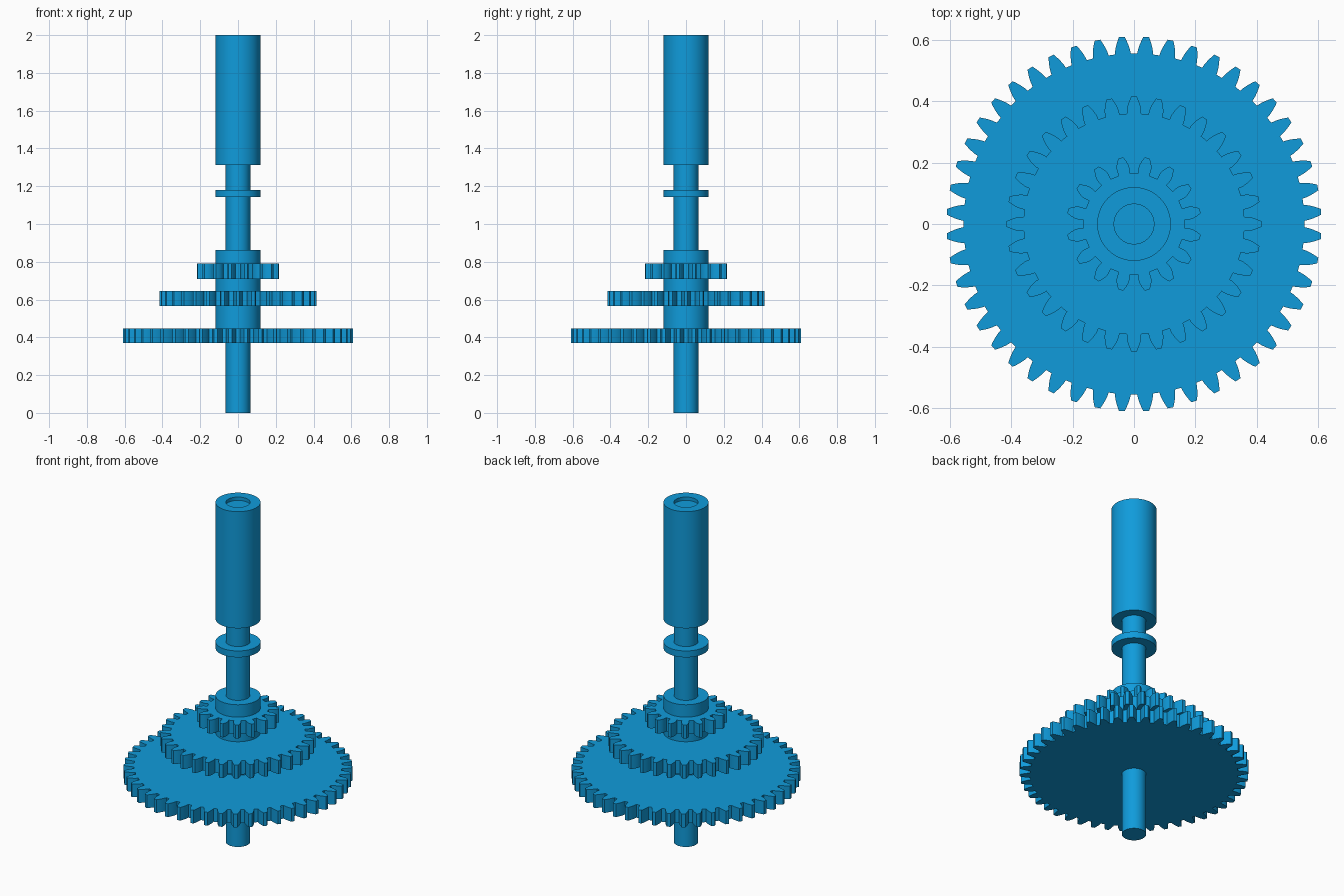
import bpy, bmesh, math

if "Cube" in bpy.data.objects:
    bpy.data.objects.remove(bpy.data.objects["Cube"])

blue = bpy.data.materials.new("bright_blue")
blue.diffuse_color = (0.005, 0.33, 0.71, 1)
blue.use_nodes = True
blue.node_tree.nodes["Principled BSDF"].inputs["Base Color"].default_value = blue.diffuse_color

MODULE = 0.0244          # shared tooth size of all gears
PRESSURE = math.radians(20)


def finish(bm, name):
    bmesh.ops.recalc_face_normals(bm, faces=bm.faces)
    me = bpy.data.meshes.new(name)
    bm.to_mesh(me)
    bm.free()
    ob = bpy.data.objects.new(name, me)
    bpy.context.collection.objects.link(ob)
    me.materials.append(blue)
    bpy.ops.object.select_all(action='DESELECT')
    ob.select_set(True)
    bpy.context.view_layer.objects.active = ob
    bpy.ops.object.shade_smooth_by_angle(angle=math.radians(25))
    return ob


def lathe(name, profile, sides=64):
    """Spin an (r, z) profile about z."""
    bm = bmesh.new()
    vs = [bm.verts.new((r, 0, z)) for r, z in profile]
    es = [bm.edges.new(p) for p in zip(vs, vs[1:])]
    bmesh.ops.spin(bm, geom=vs + es, cent=(0, 0, 0), axis=(0, 0, 1),
                   angle=2 * math.pi, steps=sides)
    bmesh.ops.remove_doubles(bm, verts=bm.verts, dist=1e-5)
    return finish(bm, name)


def gear(name, teeth, z0, z1, phase):
    """Extruded involute gear; phase is the angle of the first tooth."""
    pitch = MODULE * teeth / 2
    tip, root = pitch + MODULE, pitch - 1.25 * MODULE
    base = pitch * math.cos(PRESSURE)

    def inv(r):
        a = math.acos(min(1, base / r))
        return math.tan(a) - a

    start = max(root, base)
    radii = [start + (tip - start) * i / 5 for i in range(6)]
    if root < base:
        radii.insert(0, root)
    # half angle of the tooth at each radius
    flank = [(r, math.pi / 2 / teeth + inv(pitch) - inv(max(r, base))) for r in radii]
    outline = [(r, -a) for r, a in flank] + [(r, a) for r, a in reversed(flank)]

    bm = bmesh.new()
    ring = []
    for t in range(teeth):
        c = phase + 2 * math.pi * t / teeth
        ring += [bm.verts.new((r * math.cos(c + a), r * math.sin(c + a), z0))
                 for r, a in outline]
    face = bm.faces.new(ring)
    top = bmesh.ops.extrude_face_region(bm, geom=[face], use_keep_orig=True)
    bmesh.ops.translate(bm, vec=(0, 0, z1 - z0),
                        verts=[g for g in top["geom"] if isinstance(g, bmesh.types.BMVert)])
    return finish(bm, name)


# Stepped shaft: thin spindle, gear hub, narrow collar, thick sleeve with shallow recess
R, S = 0.12, 0.065
lathe("stepped_shaft", [
    (0, 0), (S, 0), (S, 0.41), (R, 0.41), (R, 0.863), (S, 0.863),
    (S, 1.142), (R, 1.142), (R, 1.18), (S, 1.18),
    (S, 1.313), (R, 1.313), (R, 2.0), (S, 2.0), (S, 1.98), (0, 1.98)])

# Three gears, largest at the bottom
gear("large_gear", 48, 0.37, 0.448, math.pi / 48)
gear("middle_gear", 32, 0.565, 0.645, 0)
gear("small_gear", 16, 0.71, 0.79, math.pi / 16)
